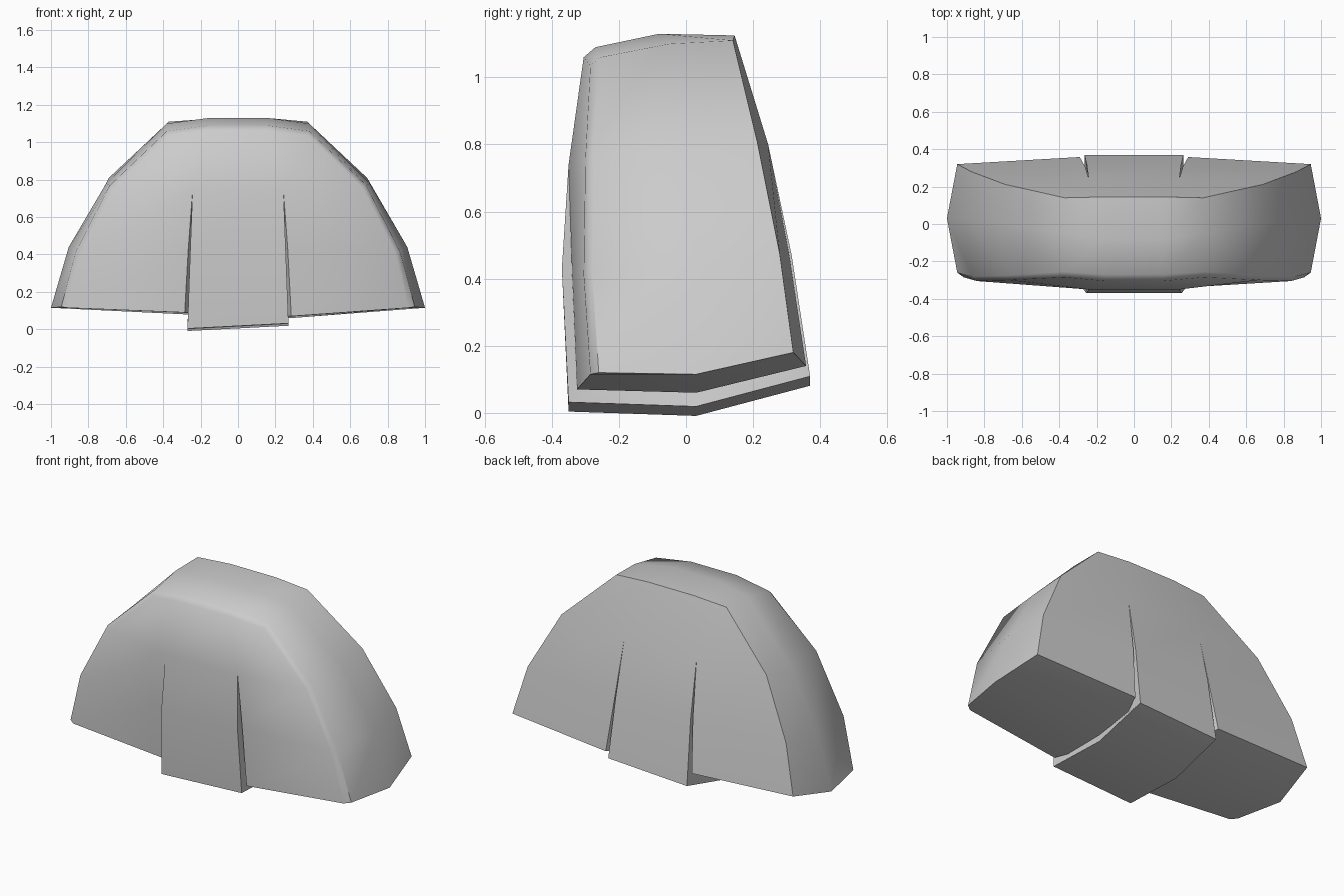
import bpy
import bmesh
from math import radians

default_cube = bpy.data.objects.get("Cube")
if default_cube:
    bpy.data.objects.remove(default_cube, do_unlink=True)


def make_material(name, colour):
    material = bpy.data.materials.new(name)
    material.use_nodes = True
    material.diffuse_color = colour
    material.node_tree.nodes["Principled BSDF"].inputs["Base Color"].default_value = colour
    return material


# Half sections, each listed from the bottom to the top of the shell
side_ridge = [(1, .03, .115), (.905, .03, .44), (.705, 0, .78), (.38, -.05, 1.1)]
front_rim = [(.945, -.26, .12), (.865, -.28, .42), (.685, -.275, .77), (.38, -.255, 1.06)]
front_bevel = [(.91, -.285, .115), (.84, -.305, .41), (.665, -.3, .755), (.375, -.285, 1.035)]
back_rim = [(.945, .32, .18), (.87, .28, .47), (.69, .212, .81), (.37, .14, 1.11)]

# Points along the flat top shared by all the middle sections
crown_front = (.155, -.305, 1.06)
crown_rim = (.155, -.27, 1.09)
crown_ridge = (.155, -.08, 1.13)
crown_back = (.155, .145, 1.125)

# Both slots close at these two points
front_slot_top = (.243, -.35, .74)
back_slot_top = (.243, .245, .8)


def section(front, rim, ridge, back, base):
    """Closed loop running up the front, over the top, down the back and under."""
    return [*front, rim, ridge, *reversed(back), base]


def middle_section(front, back, base):
    return section([*front, front_slot_top, crown_front], crown_rim, crown_ridge,
                   [*back, back_slot_top, crown_back], base)


def half_sections(side):
    """Sections from the outer ridge to the centre panel on one side."""
    wing_low = .08 - .01 * side
    panel_low = .018 + .014 * side
    ridge = section(side_ridge, side_ridge[-1], side_ridge[-1], side_ridge, side_ridge[0])
    rim = section(front_rim, front_rim[-1], side_ridge[-1], back_rim, side_ridge[0])
    bevel = section(front_bevel, front_rim[-1], side_ridge[-1], back_rim, side_ridge[0])
    wing_edge = middle_section(
        [(.285, -.325, wing_low), (.266, -.34, .43)],
        [(.29, .358, wing_low + .07), (.262, .308, .47)],
        (.285, .03, wing_low - .01))
    slot_floor = middle_section(
        [(.255, -.25, wing_low), (.25, -.29, .43)],
        [(.25, .25, wing_low + .045), (.247, .255, .47)],
        (.268, .03, wing_low - .01))
    panel_edge = middle_section(
        [(.27, -.35, panel_low), (.255, -.37, .43)],
        [(.265, .37, panel_low + .077), (.252, .315, .47)],
        (.27, .03, panel_low - .013))
    sections = [ridge, rim, bevel, wing_edge, slot_floor, panel_edge]
    return [[(side * x, y, z) for x, y, z in loop] for loop in sections]


# Loft all sections from the right ridge to the left ridge
loops = half_sections(-1) + half_sections(1)[::-1]
bm = bmesh.new()
rings = [[bm.verts.new(point) for point in loop] for loop in loops]
for first, second in zip(rings, rings[1:]):
    for i in range(len(first)):
        j = (i + 1) % len(first)
        bm.faces.new((first[i], second[i], second[j], first[j]))

# Weld shared points and tidy the collapsed faces
bmesh.ops.remove_doubles(bm, verts=bm.verts, dist=.0005)
bmesh.ops.dissolve_degenerate(bm, dist=.0005, edges=bm.edges)
bmesh.ops.recalc_face_normals(bm, faces=bm.faces)

mesh = bpy.data.meshes.new("slotted_shell")
bm.to_mesh(mesh)
bm.free()
shell = bpy.data.objects.new("slotted_shell", mesh)
bpy.context.collection.objects.link(shell)
mesh.materials.append(make_material("light grey", (.6, .6, .6, 1)))

# Smooth shading, keeping the rear rim, underside and slots sharp
bpy.ops.object.select_all(action="DESELECT")
shell.select_set(True)
bpy.context.view_layer.objects.active = shell
bpy.ops.object.shade_smooth_by_angle(angle=radians(40))
